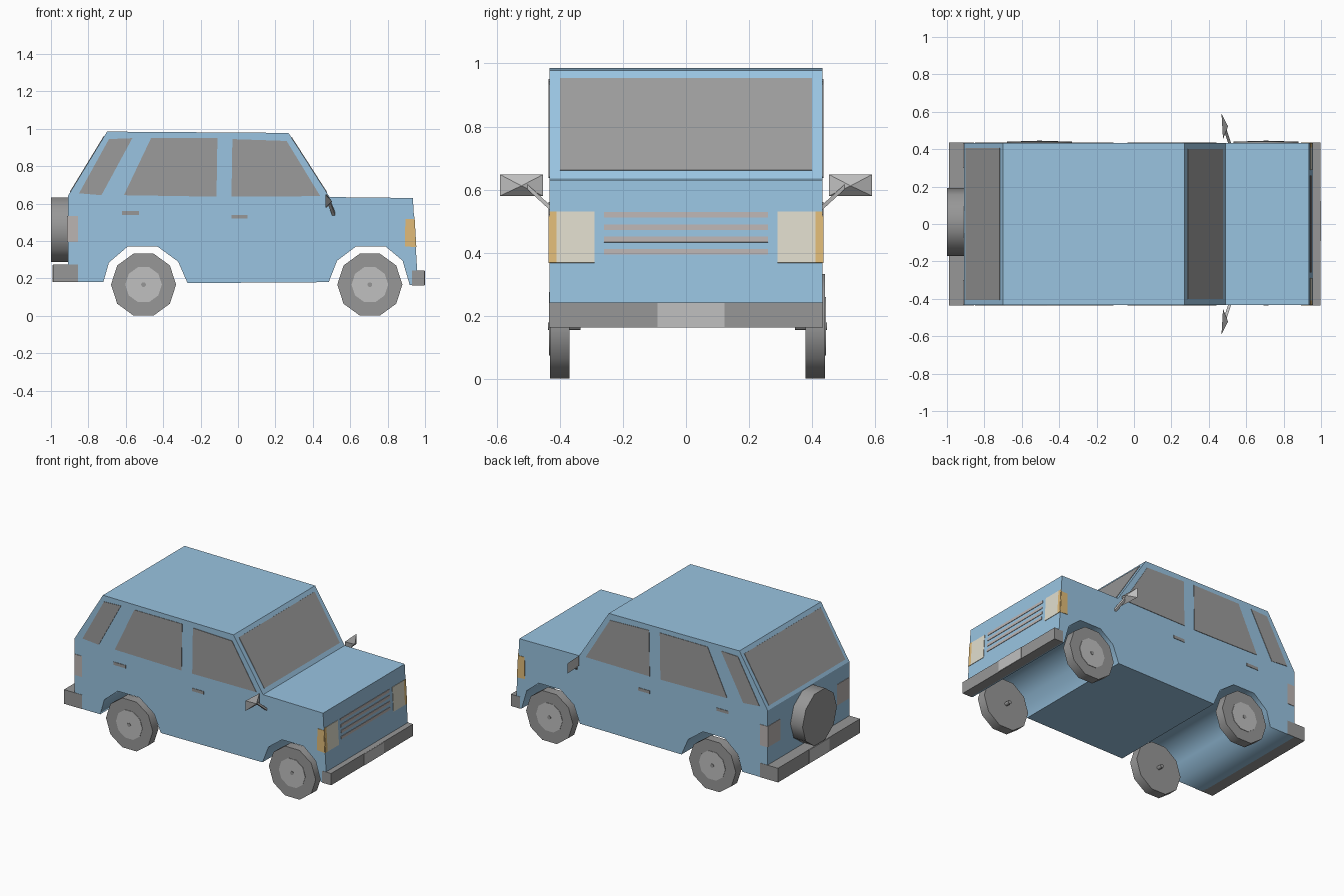
import bpy, bmesh, math
from mathutils import Vector

if "Cube" in bpy.data.objects:
    bpy.data.objects.remove(bpy.data.objects["Cube"])


def material(name, *rgb):
    m = bpy.data.materials.new(name)
    m.use_nodes = True
    m.diffuse_color = (*rgb, 1)
    m.node_tree.nodes["Principled BSDF"].inputs["Base Color"].default_value = (*rgb, 1)
    return m


PAINT = material("blue paint", 0.32, 0.55, 0.75)
GLASS = material("grey glass", 0.33, 0.33, 0.33)
RUBBER = material("grey rubber", 0.31, 0.31, 0.31)
METAL = material("light metal", 0.53, 0.53, 0.53)
LAMP = material("pale lamp", 0.75, 0.73, 0.62)
AMBER = material("amber lamp", 0.75, 0.50, 0.19)
ROSE = material("rose grey trim", 0.50, 0.46, 0.45)

HALF = 0.433  # half width of the body


def finish(name, bm, mat):
    bmesh.ops.recalc_face_normals(bm, faces=bm.faces)
    mesh = bpy.data.meshes.new(name)
    bm.to_mesh(mesh)
    bm.free()
    mesh.materials.append(mat)
    ob = bpy.data.objects.new(name, mesh)
    bpy.context.collection.objects.link(ob)
    return ob


def prism(name, points, offset, mat):
    """Extrude a 3D polygon along an offset vector."""
    bm = bmesh.new()
    face = bm.faces.new([bm.verts.new(p) for p in points])
    grown = bmesh.ops.extrude_face_region(bm, geom=[face], use_keep_orig=True)["geom"]
    bmesh.ops.translate(bm, vec=offset, verts=[v for v in grown if isinstance(v, bmesh.types.BMVert)])
    return finish(name, bm, mat)


def plate(name, points, mat, thick=0.006):
    """Thin panel centred on the surface it lies on."""
    p = [Vector(q) for q in points]
    n = (p[1] - p[0]).cross(p[2] - p[0]).normalized() * thick
    return prism(name, [q - n / 2 for q in p], n, mat)


def box(name, x, y, z, mat):
    pts = [(x[0], y[0], z[0]), (x[1], y[0], z[0]), (x[1], y[0], z[1]), (x[0], y[0], z[1])]
    return prism(name, pts, (0, y[1] - y[0], 0), mat)


def side_plate(name, outline, mat):
    for side, s in (("right", -1), ("left", 1)):
        plate(f"{side}_{name}", [(x, s * HALF, z) for x, z in outline], mat)


def rect(x0, x1, z0, z1):
    return [(x0, z0), (x1, z0), (x1, z1), (x0, z1)]


def end_plate(name, a, b, y0, y1, z0, z1, mat):
    """Panel on an end surface running through profile points a and b."""
    at = lambda z: a[0] + (b[0] - a[0]) * (z - a[1]) / (b[1] - a[1])
    plate(name, [(at(z0), y0, z0), (at(z0), y1, z0), (at(z1), y1, z1), (at(z1), y0, z1)], mat)


def disc(name, centre, axis, radius, depth, mat, sides=10):
    """Prism wheel part with its middle at centre."""
    axis = Vector(axis)
    up = Vector((0, 0, 1))
    across = up.cross(axis)
    ring = []
    for i in range(sides):
        t = math.tau * i / sides
        ring.append(Vector(centre) - axis * depth / 2 + (across * math.cos(t) + up * math.sin(t)) * radius)
    ob = prism(name, ring, axis * depth, mat)
    for f in ob.data.polygons:
        f.use_smooth = abs(f.normal.dot(axis)) < 0.5
    return ob


# Body shell: one side profile with both wheel arches
hood, base, roof = (0.935, 0.63), (0.49, 0.635), (0.27, 0.978)
nose = (0.958, 0.24)
roof_back, tail = (-0.70, 0.985), (-0.91, 0.64)
front_arch = [(0.918, 0.165), (0.88, 0.295), (0.79, 0.37), (0.63, 0.37), (0.53, 0.295), (0.485, 0.18)]
rear_arch = [(-0.27, 0.175), (-0.32, 0.29), (-0.43, 0.37), (-0.59, 0.37), (-0.69, 0.285), (-0.72, 0.18)]
profile = [tail, roof_back, roof, base, hood, nose, (0.955, 0.165)] + front_arch + rear_arch + [(-0.91, 0.18)]
body = prism("body", [(x, -HALF, z) for x, z in profile], (0, 2 * HALF, 0), PAINT)
for f in body.data.polygons:
    inside = 0.18 < f.center.z < 0.4 and abs(f.center.x) < 0.93 - 0.04 * (f.center.x < 0)
    f.use_smooth = inside and abs(f.normal.y) < 0.5

# Side windows, door handles and corner lamps
side_plate("rear_quarter_window", [(-0.85, 0.655), (-0.69, 0.945), (-0.565, 0.95), (-0.73, 0.645)], GLASS)
side_plate("rear_door_window", [(-0.61, 0.645), (-0.465, 0.95), (-0.11, 0.95), (-0.115, 0.637)], GLASS)
side_plate("front_door_window", [(-0.035, 0.637), (-0.03, 0.945), (0.26, 0.935), (0.44, 0.64)], GLASS)
side_plate("rear_door_handle", rect(-0.62, -0.53, 0.54, 0.56), RUBBER)
side_plate("front_door_handle", rect(-0.035, 0.05, 0.52, 0.54), RUBBER)
side_plate("side_tail_lamp", rect(-0.91, -0.855, 0.395, 0.535), ROSE)
side_plate("side_indicator", [(0.892, 0.372), (0.95, 0.367), (0.942, 0.517), (0.895, 0.517)], AMBER)

# Windscreen and rear window
end_plate("windscreen", base, roof, -0.40, 0.40, 0.66, 0.953, GLASS)
end_plate("rear_window", tail, roof_back, -0.405, 0.405, 0.66, 0.96, GLASS)

# Front and rear lamps
for side, s in (("right", -1), ("left", 1)):
    end_plate(f"{side}_headlamp", hood, nose, s * 0.29, s * 0.41, 0.368, 0.53, LAMP)
    end_plate(f"{side}_front_indicator", hood, nose, s * 0.41, s * HALF, 0.368, 0.53, AMBER)
    end_plate(f"{side}_tail_lamp", tail, (-0.91, 0.18), s * 0.30, s * HALF, 0.395, 0.535, ROSE)

# Grille bars
for i in range(4):
    z = 0.403 + 0.039 * i
    end_plate(f"grille_bar_{i + 1}", hood, nose, -0.26, 0.26, z - 0.009, z + 0.009, ROSE)

# Bumpers with blank plates
WIDE = (-HALF - 0.002, HALF + 0.002)
box("front_bumper", (0.93, 0.996), WIDE, (0.163, 0.242), RUBBER)
box("front_number_plate", (0.993, 0.999), (-0.09, 0.122), (0.164, 0.241), METAL)
box("rear_bumper", (-0.988, -0.855), WIDE, (0.18, 0.275), RUBBER)
box("rear_number_plate", (-0.991, -0.985), (-0.105, 0.105), (0.182, 0.273), METAL)

# Road wheels with hubs and short axle stubs
for end, x in (("front", 0.705), ("rear", -0.505)):
    for side, s, outer in (("right", -1, 0.431), ("left", 1, 0.441)):
        axis = (0, s, 0)
        disc(f"{end}_{side}_tyre", (x, s * (outer - 0.031), 0.167), axis, 0.174, 0.062, RUBBER)
        disc(f"{end}_{side}_hub", (x, s * outer, 0.167), axis, 0.098, 0.006, METAL)
        disc(f"{end}_{side}_axle_stub", (x, s * (outer - 0.045), 0.167), axis, 0.013, 0.102, RUBBER)

# Spare wheel on the tail
disc("spare_wheel", (-0.955, 0.01, 0.46), (-1, 0, 0), 0.182, 0.09, RUBBER)

# Door mirrors: pyramid housing on a slanted arm
for side, s in (("right", -1), ("left", 1)):
    bm = bmesh.new()
    corners = [bm.verts.new((0.468 + 0.008 * (y < 0.5), s * y, z))
               for y, z in ((0.453, 0.58), (0.59, 0.58), (0.59, 0.648), (0.453, 0.648))]
    tip = bm.verts.new((0.503, s * 0.522, 0.612))
    bm.faces.new(corners)
    for i in range(4):
        bm.faces.new((corners[i], corners[(i + 1) % 4], tip))
    finish(f"{side}_mirror", bm, METAL)
    foot, top = Vector((0.513, s * 0.428, 0.54)), Vector((0.488, s * 0.502, 0.608))
    section = [foot + Vector(d) for d in ((-0.008, 0, -0.008), (0.008, 0, -0.008), (0.008, 0, 0.008), (-0.008, 0, 0.008))]
    prism(f"{side}_mirror_arm", section, top - foot, METAL)
